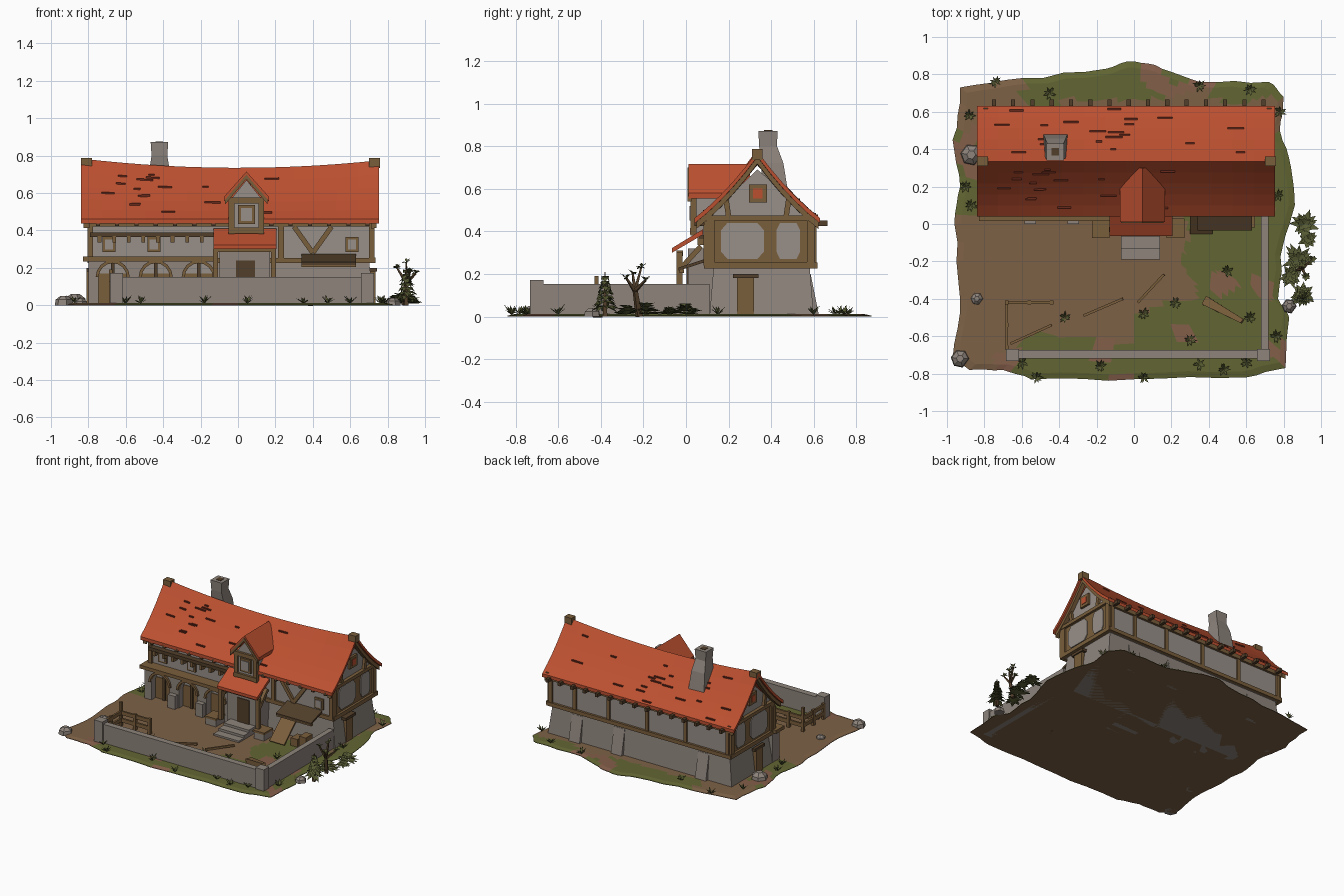
import bpy, bmesh, math, random
from mathutils import Vector, noise

random.seed(4)
cube = bpy.data.objects.get("Cube")
if cube:
    bpy.data.objects.remove(cube)


def material(name, r, g, b):
    lin = [((c / 255 + 0.055) / 1.055) ** 2.4 for c in (r, g, b)] + [1]
    m = bpy.data.materials.new(name)
    m.use_nodes = True
    m.diffuse_color = lin
    m.node_tree.nodes["Principled BSDF"].inputs["Base Color"].default_value = lin
    return m


ROOF = material("roof red", 188, 80, 48)
SLIT = material("dark roof red", 105, 42, 28)
STONE = material("stone grey", 142, 132, 124)
PLASTER = material("plaster grey", 152, 144, 137)
WOOD = material("timber brown", 122, 94, 60)
DARK = material("dark timber", 82, 63, 42)
DIRT = material("dirt brown", 125, 97, 70)
GRASS = material("grass green", 98, 102, 50)
CLAY = material("clay pink", 132, 94, 74)
LEAF = material("leaf green", 88, 92, 52)


def mesh(name, verts, faces, *mats):
    me = bpy.data.meshes.new(name)
    me.from_pydata([tuple(v) for v in verts], [], faces)
    for m in mats:
        me.materials.append(m)
    bm = bmesh.new()
    bm.from_mesh(me)
    bmesh.ops.recalc_face_normals(bm, faces=bm.faces)
    bm.to_mesh(me)
    bm.free()
    ob = bpy.data.objects.new(name, me)
    bpy.context.scene.collection.objects.link(ob)
    return ob


def loft(name, rings, mat):
    n = len(rings[0])
    faces = [(i * n + j, i * n + (j + 1) % n, (i + 1) * n + (j + 1) % n, (i + 1) * n + j)
             for i in range(len(rings) - 1) for j in range(n)]
    faces += [tuple(range(n)), tuple(range((len(rings) - 1) * n, len(rings) * n))]
    return mesh(name, [p for r in rings for p in r], faces, mat)


def prism_x(name, prof, a, b, mat):
    return loft(name, [[(x, u, v) for u, v in prof] for x in (a, b)], mat)


def prism_y(name, prof, a, b, mat):
    return loft(name, [[(u, y, v) for u, v in prof] for y in (a, b)], mat)


def rect(a, b, c, d):
    return [(a, c), (b, c), (b, d), (a, d)]


def box(name, x0, x1, y0, y1, z0, z1, mat):
    return prism_y(name, rect(x0, x1, z0, z1), y0, y1, mat)


def beam(name, p, q, w, mat, d=None, taper=1):
    p, q = Vector(p), Vector(q)
    rot = (q - p).to_track_quat("Z", "Y")
    d = d or w
    rings = [[c + rot @ Vector((sx * w / 2 * k, sy * d / 2 * k, 0))
              for sx, sy in rect(-1, 1, -1, 1)] for c, k in ((p, 1), (q, taper))]
    return loft(name, rings, mat)


# Ground: rings shrinking inward, coloured by position
edge = [(.86, .1), (.84, .3), (.78, .5), (.8, .68), (.72, .76), (.35, .76), (.15, .83), (0, .87),
        (-.15, .83), (-.6, .78), (-.93, .73), (-.97, .45), (-.93, .2), (-.96, 0), (-.93, -.4),
        (-.97, -.72), (-.88, -.78), (-.7, -.78), (-.55, -.83), (0, -.83), (.6, -.82), (.81, -.77),
        (.83, -.5), (.77, -.4), (.8, -.1)]
outline = []
for i, a in enumerate(edge):
    b = edge[(i + 1) % len(edge)]
    for k in range(4):
        p = Vector(a).lerp(Vector(b), k / 4)
        outline.append(p * (1 + 0.02 * noise.noise((p.x * 9, p.y * 9, 0))) if k else p)
N, R = len(outline), 26
verts = [(p.x, p.y, 0) for p in outline]
for r in range(R):
    s = 1 - r / R
    verts += [(p.x * s, p.y * s, 0.004 if r == 0 else 0.012) for p in outline]
faces = [tuple(range(N))] + [(r * N + j, r * N + (j + 1) % N, (r + 1) * N + (j + 1) % N, (r + 1) * N + j)
                             for r in range(R) for j in range(N)]
faces.append(tuple(range(R * N, R * N + N)))
ground = mesh("ground", verts, faces, DIRT, GRASS, CLAY)
for f in ground.data.polygons[1:]:
    x, y, _ = f.center
    wob = noise.noise((x * 4, y * 4, 3)) * 0.16
    green = (y > 0.66 + wob * 0.5 and x > -0.6) or y < -0.64 + wob and x > -0.75 or \
        x > 0.3 + wob * 2 - 0.3 * (y < -0.4) and y < 0.05 or (x > 0.74 and y < 0.5) or \
        (x < -0.8 and 0.03 < y < 0.5)
    if green:
        f.material_index = 2 if noise.noise((x * 5, y * 5, 8)) > 0.33 else 1

# House body: battered stone base and jettied upper storey
loft("stone_base", [[(x0, y0, z), (x1, y0, z), (x1, y1, z), (x0, y1, z)]
                    for x0, x1, y0, y1, z in ((-.8, .73, .11, .6, 0), (-.77, .7, .13, .58, .24))], STONE)
prism_x("upper_storey", [(.1, .23), (.6, .23), (.6, .47), (.335, .69), (.1, .47)], -.78, .71, PLASTER)


# Sagging roof with flared slopes
def roof_z(x, t):
    ridge = 0.735 + 0.045 * (x / 0.8) ** 2
    return ridge - (ridge - 0.462) * (1.28 * t - 0.28 * t * t)


def roof_strip(name, x0, x1, n, lift, thick, reach, mat):
    rings = []
    for i in range(n + 1):
        x = x0 + (x1 - x0) * i / n
        top = [(x, 0.335 + 0.295 * k / 5 * reach, roof_z(x, abs(k) / 5 * reach) + lift) for k in range(-5, 6)]
        rings.append(top + [(x, y, z - thick) for _, y, z in reversed(top)])
    loft(name, rings, mat)


roof_strip("main_roof", -.84, .755, 14, 0, .025, 1, ROOF)
for x in (-.825, .71):
    roof_strip("bargeboard", x, x + .03, 1, -.022, .035, .97, WOOD)
for x in (-.84, .7):
    box("ridge_end", x, x + .06, .31, .36, .735, .787, WOOD)
for i in range(44):
    x, t, s = random.uniform(-.78, .6), random.uniform(.15, .95), random.choice((-1, 1))
    y, ln = 0.335 + s * 0.295 * t, random.uniform(.03, .09)
    beam("lifted_shingle", (x, y, roof_z(x, t) + .002), (x + ln, y, roof_z(x + ln, t) + .002), .009, SLIT, .009)

# Gable ends, the same on both sides
for gx, s in ((.71, 1), (-.78, -1)):
    def plate(name, prof, depth, mat):
        prism_x(name, prof, gx, gx + s * depth, mat)
    plate("gable_timber", rect(.1, .6, .24, .46), .008, WOOD)
    for cy, hw in ((.265, .1), (.48, .055)):
        plate("gable_panel", [(cy + sy * hw * a, .355 + sz * .085 * b) for sy, sz, o in
                              ((1, 1, 0), (-1, 1, 1), (-1, -1, 0), (1, -1, 1))
                              for a, b in (((1, .6), (.7, 1)) if not o else ((.7, 1), (1, .6)))], .014, PLASTER)
    plate("sill_beam", rect(.09, .61, .225, .255), .025, WOOD)
    plate("tie_beam", rect(.07, .62, .45, .475), .025, WOOD)
    for y in (.115, .585):
        plate("corner_post", rect(y - .018, y + .018, .24, .46), .02, WOOD)
    plate("attic_frame", rect(.295, .38, .535, .62), .016, WOOD)
    plate("attic_pane", rect(.315, .36, .555, .6), .02, ROOF)
    for y in (.2, .47):
        beam("gable_strut", (gx + s * .006, y, .47), (gx + s * .006, .335 + (y - .335) * 1.1, .56), .025, WOOD)
    box("side_door", gx - .03, gx + s * .012 + .012, .24, .32, .01, .18, WOOD)
    box("door_lintel", gx - .03, gx + s * .02 + .012, .22, .34, .18, .2, DARK)

# Long-side framing
for y, name in ((.595, "back"), (.085, "front")):
    for z in (.225, .42):
        box(name + "_rail", -.8, .73, y, y + .022, z, z + .028, WOOD)
    for i in range(15):
        x = -.76 + i * .103
        yy = y + (.02 if name == "back" else -.045)
        box(name + "_rafter_end", x, x + .022, yy, yy + .05, .425, .45, DARK)
for x in (-.77, -.42, -.1, .22, .5, .7):
    box("back_post", x - .014, x + .014, .595, .612, .24, .43, WOOD)
for x in (-.6, .1, .45):
    prism_x("back_buttress", [(.57, 0), (.625, 0), (.585, .2), (.57, .2)], x, x + .09, STONE)
for x in (-.79, .23, .715):
    box("front_post", x - .015, x + .015, .082, .11, .24, .43, WOOD)

# Arcade with three arches and a gallery above
centres, rad, spring = (-.67, -.44, -.21), .075, .15
wall = [(-.8, .235), (-.8, 0)]
for c in centres:
    arc = [(math.cos(math.pi * (1 - k / 8)), math.sin(math.pi * (1 - k / 8))) for k in range(9)]
    wall += [(c - rad, 0)] + [(c + rad * u, spring + rad * v) for u, v in arc] + [(c + rad, 0)]
    ring = [(c + rad * u, spring + rad * v) for u, v in arc]
    ring += [(c + rad * 1.22 * u, spring + rad * 1.22 * v) for u, v in reversed(arc)]
    prism_y("arch_frame", ring, .02, .05, WOOD)
    box("arch_door", c - rad, c + rad, .085, .11, .01, .17, WOOD)
    box("arch_light", c - rad, c + rad, .09, .11, .17, .235, PLASTER)
    box("arch_mullion", c - .01, c + .01, .075, .11, .01, .23, DARK)
prism_y("arcade_wall", wall + [(-.115, 0), (-.115, .235)], .035, .115, STONE)
for x in (-.555, -.325):
    box("arcade_pier", x - .03, x + .03, .0, .06, 0, .11, STONE)
box("gallery_sill", -.83, -.115, .015, .115, .235, .26, WOOD)
box("gallery_rail", -.79, -.1, .06, .105, .365, .39, DARK)
for i in range(9):
    box("gallery_bracket", -.75 + i * .078, -.73 + i * .078, .055, .1, .335, .37, WOOD)
for x in (-.69, -.45, .61):
    box("window_frame", x - .035, x + .035, .088, .11, .285, .365, WOOD)
    box("window_pane", x - .022, x + .022, .082, .11, .298, .352, PLASTER)
for dx in (-.1, .1):
    beam("front_brace", (.4, .095, .28), (.4 + dx, .095, .42), .026, WOOD)

# Entrance porch, its roof and steps
box("porch_wall", -.1, .17, .01, .13, 0, .32, STONE)
box("porch_door", -.01, .09, .003, .02, .05, .24, DARK)
prism_x("porch_roof", [(-.065, .3), (.08, .385), (.08, .41), (-.065, .322)], -.13, .205, ROOF)
box("porch_beam", -.115, .19, -.045, -.015, .285, .31, WOOD)
for x in (-.12, .19):
    beam("porch_post", (x, -.03, .06), (x, -.03, .3), .028, WOOD)
    beam("porch_brace", (x, -.03, .22), (x, .07, .33), .024, WOOD)
for x in (-.17, .23):
    box("bench_block", x - .05, x + .035, -.07, .03, 0, .06, STONE)
    box("bench_top", x - .055, x + .04, -.075, .03, .06, .075, WOOD)
for k in range(3):
    box("step", -.07, .14, -.19 + k * .06, .02, 0, .025 + k * .018, STONE)

# Dormer
prism_y("dormer_body", [(-.035, .38), (.125, .38), (.125, .57), (.045, .67), (-.035, .57)], .035, .3, PLASTER)
for x in (-.035, .125):
    box("dormer_post", x - .015, x + .015, .022, .05, .38, .57, WOOD)
for z in (.385, .545):
    box("dormer_rail", -.05, .14, .018, .05, z, z + .03, WOOD)
box("dormer_frame", .0, .09, .022, .04, .435, .535, WOOD)
box("dormer_pane", .015, .075, .016, .03, .45, .52, PLASTER)
tent = [(-.075, .555), (.045, .69), (.165, .555), (.165, .58), (.045, .715), (-.075, .58)]
prism_y("dormer_roof", tent, .012, .3, ROOF)
prism_y("dormer_bargeboard", [(u * .95 + .002, v - .016) for u, v in tent], .006, .025, WOOD)

# Chimney
loft("chimney", [[(-.42 + sx * a, y + sy * b, z) for sx, sy in rect(-1, 1, -1, 1)] for a, b, y, z in
                 ((.065, .06, .42, .58), (.055, .052, .405, .72), (.042, .042, .385, .8), (.047, .045, .385, .872))], STONE)
box("flue", -.44, -.4, .365, .405, .86, .875, DARK)

# Lean-to shelf, hatch and crates
prism_x("lean_to", [(-.035, .215), (.11, .262), (.11, .277), (-.035, .23)], .34, .63, DARK)
box("lean_to_beam", .34, .63, -.03, -.01, .205, .22, WOOD)
beam("leaning_board", (.36, -.05, .015), (.36, .09, .14), .12, WOOD, .012)
for x, h in ((.48, .07), (.55, .1), (.62, .06)):
    box("crate", x - .028, x + .028, -.02, .06, .01, h, WOOD)

# Yard walls and fence
box("front_yard_wall", -.66, .7, -.72, -.675, 0, .152, STONE)
box("side_yard_wall", .68, .72, -.7, .11, 0, .152, STONE)
for x, y in ((-.65, -.7), (.692, -.7)):
    box("wall_pier", x - .035, x + .035, y - .032, y + .032, 0, .172, STONE)
posts = [(-.68, -.66, .13), (-.68, -.54, .13), (-.68, -.42, .19), (-.56, -.42, .13), (-.44, -.42, .13)]
for x, y, h in posts:
    beam("fence_post", (x, y, 0), (x, y, h), .02, WOOD)
for a, b in zip(posts, posts[1:]):
    for z in (.055, .11):
        beam("fence_rail", (a[0], a[1], z), (b[0], b[1], z), .014, WOOD, .028)

# Loose timber and rocks
beam("log", (.38, -.41, .02), (.58, -.52, .09), .05, WOOD, taper=.5)
for p, q in (((-.27, -.49), (-.06, -.4)), ((.02, -.42), (.16, -.27)), ((-.66, -.64), (-.44, -.54))):
    beam("stick", (*p, .018), (*q, .03), .014, WOOD)
for x, y, r in ((-.87, .37, .06), (-.84, -.4, .035), (-.93, -.72, .05), (.83, -.44, .04)):
    loft("rock", [[(x + k * r * math.cos(a), y + k * r * math.sin(a), z * r) for a in range(6)]
                  for k, z in ((1, 0), (.9, .6), (.4, 1))], STONE)


# Plants made of pointed blades
def blades(name, c, count, r, low, high, width, mat):
    vs, fs = [], []
    for i in range(count):
        a = math.tau * i / count + random.uniform(-.3, .3)
        d, side = Vector((math.cos(a), math.sin(a), 0)), Vector((-math.sin(a), math.cos(a), 0))
        tip = Vector(c) + d * r * random.uniform(.7, 1) + Vector((0, 0, random.uniform(low, high)))
        mid = Vector(c).lerp(tip, .5) + Vector((0, 0, width * .6))
        fs.append([len(vs) + k for k in range(4)])
        vs += [Vector(c), mid + side * width, tip, mid - side * width]
    return mesh(name, vs, fs, mat)


for k in range(7):
    blades("pine_branches", (.9, -.38, .05 + k * .023), 12, .075 - k * .009, -.03, -.01, .016, LEAF)
beam("pine_trunk", (.9, -.38, 0), (.9, -.38, .21), .022, DARK, taper=.2)
for x, y, r, h in ((.91, 0, .09, .045), (.88, -.19, .1, .05), (.93, -.08, .06, .03), (.84, -.28, .07, .04)):
    for k in range(3):
        blades("bush", (x, y, .01 + k * h / 3), 13, r * (1 - k * .25), .0, h * .5, .015, LEAF)
beam("bare_trunk", (.89, -.22, 0), (.9, -.24, .13), .025, DARK, taper=.7)
for tip in ((.85, -.25, .2), (.95, -.19, .17), (.9, -.21, .23), (.92, -.28, .18)):
    beam("bare_branch", (.9, -.24, .12), tip, .016, DARK, taper=.5)
    blades("twig_leaves", tip, 7, .03, -.01, .025, .008, LEAF)
tufts = [(-.74, .76), (-.45, .7), (.35, .74), (.62, .72), (-.87, .1), (-.88, .58), (-.9, .2), (-.37, -.5),
         (.05, -.48), (.62, -.5), (.22, -.42), (.5, -.25), (-.52, -.82), (.05, -.82), (-.18, -.76),
         (.35, -.75), (.6, -.74), (-.6, -.74), (.76, -.6), (.77, .15), (.3, -.62), (.78, .6), (.48, -.78)]
for x, y in tufts:
    blades("grass_tuft", (x, y, .008), 9, .04, .015, .05, .006, LEAF)
